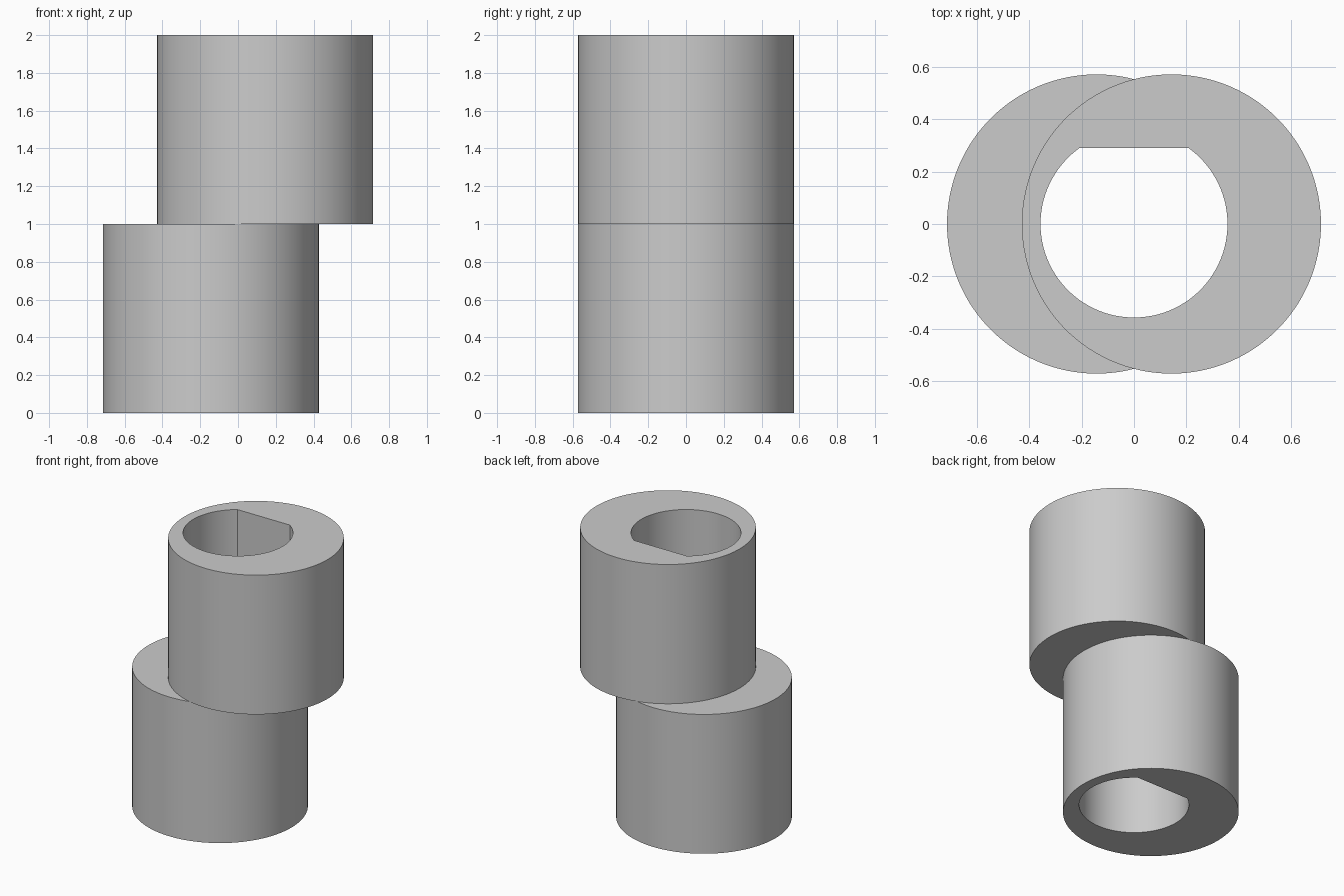
import bpy, bmesh
from math import acos, asin, cos, sin, pi, radians

cube = bpy.data.objects.get("Cube")
if cube:
    bpy.data.objects.remove(cube)

RADIUS = 4 / 7       # outer wall of each barrel
OFFSET = 1 / 7       # sideways shift of each barrel
BORE = 2.5 / 7       # keyed bore
FLAT_Y = 0.29        # flat side of the bore
MID, TOP = 1.0, 2.0

steel = bpy.data.materials.new("light_grey")
steel.use_nodes = True
GREY = (0.6, 0.6, 0.6, 1)
steel.diffuse_color = GREY
steel.node_tree.nodes["Principled BSDF"].inputs["Base Color"].default_value = GREY


def arc(cx, radius, start, end, steps):
    """Points along an arc, ends included."""
    angles = [start + (end - start) * i / steps for i in range(steps + 1)]
    return [(cx + radius * cos(a), radius * sin(a)) for a in angles]


bm = bmesh.new()


def ring(points, z):
    return [bm.verts.new((x, y, z)) for x, y in points]


def wall(low, high):
    """Quads between two closed loops of equal length."""
    for i in range(len(low)):
        j = (i + 1) % len(low)
        bm.faces.new((low[i], low[j], high[j], high[i]))


def cap(outer, inner):
    """Flat end face with the bore left open."""
    edges = []
    for loop in (outer, inner):
        for a, b in zip(loop, loop[1:] + loop[:1]):
            edges.append(bm.edges.get((a, b)) or bm.edges.new((a, b)))
    bmesh.ops.triangle_fill(bm, edges=edges, use_beauty=True)


# Barrel outline, split where the two barrels cross at x = 0
cross = acos(OFFSET / RADIUS)
outer_arc = arc(-OFFSET, RADIUS, cross, 2 * pi - cross, 92)
inner_arc = arc(-OFFSET, RADIUS, -cross, cross, 48)
outline = outer_arc + inner_arc[1:-1]
mirrored = [(-x, y) for x, y in outline]
split = len(outer_arc)

# Middle loops share the two crossing points
low_mid = ring(outline, MID)
high_mid = [low_mid[i] if i in (0, split - 1) else bm.verts.new((x, y, MID))
            for i, (x, y) in enumerate(mirrored)]
base, crown = ring(outline, 0), ring(mirrored, TOP)
wall(base, low_mid)
wall(high_mid, crown)

# Crescent ledges where each barrel overhangs the other
for a, b in ((low_mid, high_mid), (high_mid, low_mid)):
    bm.faces.new(a[:split] + b[split:])

# Through bore with one flat side
key = asin(FLAT_Y / BORE)
bore = arc(0, BORE, pi - key, 2 * pi + key, 96)
bore_low, bore_high = ring(bore, 0), ring(bore, TOP)
wall(bore_low, bore_high)
cap(base, bore_low)
cap(crown, bore_high)
bmesh.ops.recalc_face_normals(bm, faces=bm.faces)

mesh = bpy.data.meshes.new("offset_bushing")
bm.to_mesh(mesh)
bm.free()
mesh.materials.append(steel)
bushing = bpy.data.objects.new("offset_bushing", mesh)
bpy.context.collection.objects.link(bushing)

bpy.ops.object.select_all(action='DESELECT')
bushing.select_set(True)
bpy.context.view_layer.objects.active = bushing
bpy.ops.object.shade_smooth_by_angle(angle=radians(30))
